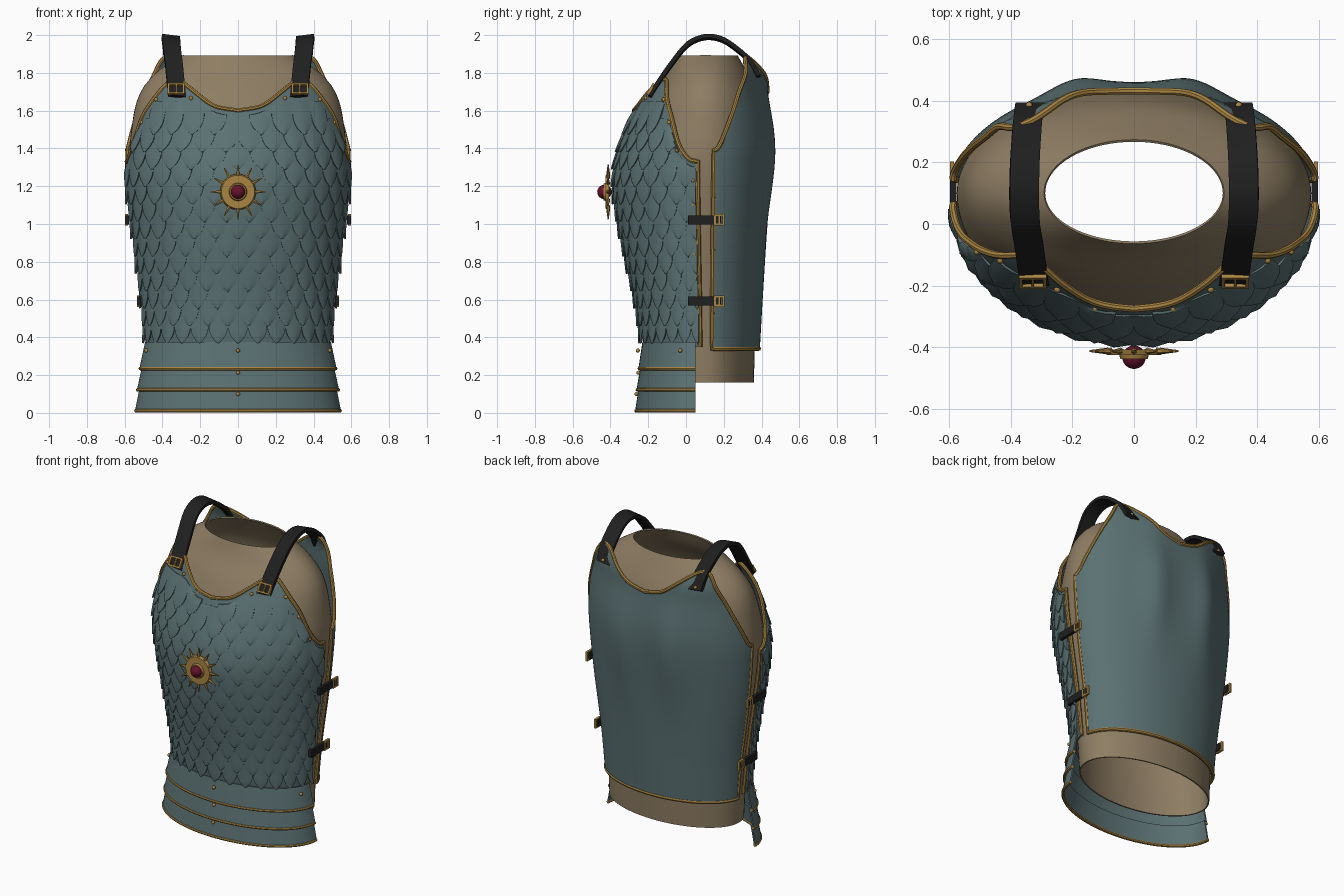
import bpy, bmesh, math
from mathutils import Vector, Matrix

if "Cube" in bpy.data.objects:
    bpy.data.objects.remove(bpy.data.objects["Cube"])

def material(name, rgb):
    m = bpy.data.materials.new(name)
    m.diffuse_color = (*rgb, 1)
    m.use_nodes = True
    m.node_tree.nodes["Principled BSDF"].inputs["Base Color"].default_value = m.diffuse_color
    return m

TEAL = material("teal_steel", (0.105, 0.165, 0.17))
TAN = material("tan_lining", (0.27, 0.205, 0.125))
GOLD = material("gold_trim", (0.40, 0.235, 0.055))
BLACK = material("black_leather", (0.014, 0.014, 0.014))
RUBY = material("ruby_gem", (0.13, 0.006, 0.025))
CY = 0.1

def curve_at(table, x):
    """Smooth (Catmull-Rom style) lookup in rows of (x, v1, v2, ...)."""
    x = min(max(x, table[0][0]), table[-1][0])
    n = len(table)
    i = next(k for k in range(n - 1) if x <= table[k + 1][0])
    p, q = table[i], table[i + 1]
    r, s = table[max(i - 1, 0)], table[min(i + 2, n - 1)]
    h = q[0] - p[0]
    t = (x - p[0]) / h
    out = []
    for c in range(1, len(p)):
        m0 = (q[c] - r[c]) / (q[0] - r[0]) * h
        m1 = (s[c] - p[c]) / (s[0] - p[0]) * h
        out.append((2*t**3 - 3*t*t + 1)*p[c] + (t**3 - 2*t*t + t)*m0
                   + (3*t*t - 2*t**3)*q[c] + (t**3 - t*t)*m1)
    return out

# height, half width, front or back depth
FRONT = [(.34, .475, -.215), (.6, .5, -.255), (.8, .525, -.3), (1, .553, -.342), (1.2, .58, -.37),
         (1.35, .588, -.355), (1.5, .572, -.31), (1.6, .56, -.272), (1.7, .525, -.225), (1.8, .46, -.16)]
BACK = [(.34, .48, .385), (.6, .505, .40), (1, .56, .425), (1.35, .59, .452), (1.5, .585, .45),
        (1.7, .575, .428), (1.8, .58, .425), (1.89, .6, .37)]
TORSO = [(.16, .455, -.17, .355), (.6, .475, -.215, .37), (1, .53, -.3, .4), (1.33, .57, -.31, .43),
         (1.5, .56, -.265, .415), (1.68, .52, -.18, .38), (1.8, .43, -.1, .32), (1.89, .29, -.06, .27)]
# angle from the middle, height of the upper edge
FRONT_TOP = [(0, 1.6), (13, 1.625), (25, 1.695), (35, 1.745), (43, 1.765), (48, 1.745), (55, 1.66),
             (64, 1.55), (71, 1.43), (76, 1.37), (80, 1.34), (85.5, 1.33)]
BACK_TOP = [(0, 1.7), (12, 1.73), (22, 1.8), (31, 1.865), (37, 1.885), (42, 1.87), (48, 1.81), (56, 1.71),
            (64, 1.6), (72, 1.49), (77, 1.42), (80, 1.395), (82.5, 1.39)]

def front_pt(t, z, off=0):
    a, f = curve_at(FRONT, z)
    r = math.radians(t)
    return Vector(((a + off)*math.sin(r), CY - (CY - f + off)*math.cos(r), z))

def back_pt(t, z, off=0):
    a, b = curve_at(BACK, z)
    r = math.radians(t)
    x = (a + off)*math.sin(r)
    blade = .03*math.exp(-((abs(x) - .19)/.1)**2 - ((z - 1.35)/.35)**2)
    return Vector((x, CY + (b - CY + off)*math.cos(r) + blade, z))

def front_top(t): return curve_at(FRONT_TOP, abs(t))[0]
def back_top(t): return curve_at(BACK_TOP, abs(t))[0]

def finish(obj, mat):
    obj.data.materials.append(mat)
    bpy.ops.object.select_all(action='DESELECT')
    obj.select_set(True)
    bpy.context.view_layer.objects.active = obj
    bpy.ops.object.convert(target='MESH')
    bpy.ops.object.shade_smooth_by_angle(angle=math.radians(35))

def mesh_object(name, bm, mat, thick=0):
    bmesh.ops.remove_doubles(bm, verts=bm.verts[:], dist=1e-5)
    bmesh.ops.recalc_face_normals(bm, faces=bm.faces[:])
    me = bpy.data.meshes.new(name)
    bm.to_mesh(me)
    bm.free()
    obj = bpy.data.objects.new(name, me)
    bpy.context.collection.objects.link(obj)
    if thick:
        mod = obj.modifiers.new("thickness", 'SOLIDIFY')
        mod.thickness, mod.offset = thick, 0
    finish(obj, mat)

def add_sheet(bm, f, us, vs):
    g = [[bm.verts.new(f(u, v)) for u in us] for v in vs]
    for j in range(len(vs) - 1):
        for i in range(len(us) - 1):
            bm.faces.new((g[j][i], g[j][i+1], g[j+1][i+1], g[j+1][i]))

def span(a, b, n): return [a + (b - a)*i/n for i in range(n + 1)]

def sheet(name, f, us, vs, mat, thick):
    bm = bmesh.new()
    add_sheet(bm, f, us, vs)
    mesh_object(name, bm, mat, thick)

def tube(name, pts, r, mat, closed=False):
    cu = bpy.data.curves.new(name, 'CURVE')
    cu.dimensions, cu.bevel_depth, cu.bevel_resolution, cu.use_fill_caps = '3D', r, 2, True
    sp = cu.splines.new('POLY')
    sp.points.add(len(pts) - 1)
    for p, c in zip(sp.points, pts):
        p.co = (*c, 1)
    sp.use_cyclic_u = closed
    obj = bpy.data.objects.new(name, cu)
    bpy.context.collection.objects.link(obj)
    finish(obj, mat)

# Inner torso shell, open at neck and hem
def torso_pt(t, z):
    a, f, b = curve_at(TORSO, z)
    c = math.cos(t)
    return Vector((a*math.sin(t), CY - c*((CY - f) if c > 0 else (b - CY)), z))
sheet("torso_lining", torso_pt, span(0, 2*math.pi, 72), span(.16, 1.89, 44), TAN, .008)

# Breastplate and backplate
sheet("breastplate", lambda t, v: front_pt(t, .35 + v*(front_top(t) - .35)),
      span(-85.5, 85.5, 80), span(0, 1, 30), TEAL, .012)
sheet("backplate", lambda t, v: back_pt(t, .34 + v*(back_top(t) - .34)),
      span(-82.5, 82.5, 80), span(0, 1, 30), TEAL, .012)

# Gold edging of both plates
side = span(1.33, .35, 14)
tube("breastplate_trim", [front_pt(-85.5, z) for z in side[::-1]]
     + [front_pt(t, front_top(t), .003) for t in span(-84.5, 84.5, 90)]
     + [front_pt(85.5, z) for z in side], .012, GOLD)
side = span(1.39, .34, 14)
tube("backplate_trim", [back_pt(-82.5, z) for z in side[::-1]]
     + [back_pt(t, back_top(t), .003) for t in span(-81.5, 81.5, 90)]
     + [back_pt(82.5, z) for z in side] + [back_pt(t, .34) for t in span(80, -80, 40)], .012, GOLD, True)

# Overlapping pointed scales
WIDTH = [(0, 1), (.3, 1), (.55, .97), (.75, .78), (.9, .42), (1, .04)]
ROW, STEP = .092, 12
bm = bmesh.new()
for i in range(13):
    tip = .37 + i*ROW
    for j in range(-7, 8):
        tc = (j + .5*(i % 2))*STEP
        if abs(tc) > 86 or tip > front_top(tc) - .13:
            continue
        def scale_pt(u, v):
            t = max(-84, min(84, tc + u*STEP*.5*curve_at(WIDTH, v)[0]))
            z = min(tip + (1 - v)*ROW*1.9, front_top(t) - .035)
            return front_pt(t, z, .004 + .02*v + .005*(1 - u*u))
        add_sheet(bm, scale_pt, (-1, -.5, 0, .5, 1), (0, .3, .55, .68, .8, .9, 1))
mesh_object("breastplate_scales", bm, TEAL, .009)

# Three flared waist bands with gold lower edges
BANDS = [(.375, .235, .487, .517, -.226, -.247), (.25, .122, .502, .53, -.235, -.257),
         (.138, .011, .515, .54, -.245, -.264)]
for k, (z1, z0, a1, a0, f1, f0) in enumerate(BANDS):
    def band_pt(t, v):
        a, f = a1 + (a0 - a1)*v, f1 + (f0 - f1)*v
        r = math.radians(t)
        return Vector((a*math.sin(r), .05 - (.05 - f)*math.cos(r), z1 + (z0 - z1)*v))
    sheet(f"waist_band_{k+1}", band_pt, span(-90, 90, 48), span(0, 1, 4), TEAL, .01)
    tube(f"waist_band_trim_{k+1}", [band_pt(t, 1) for t in span(-90, 90, 48)], .01, GOLD)

# Rivets
spots = [front_pt(0, .33, .025) + Vector((0, -.015, 0)), Vector((0, -.252, .213)), Vector((0, -.262, .1))]
for s in (-1, 1):
    spots += [front_pt(s*t, front_top(t) - .04, .008) for t in (13, 27, 52, 62, 71, 79)]
    spots += [front_pt(s*82.5, .45 + .13*i, .012) for i in range(7)]
    spots += [Vector((s*.485, -.03, z)) for z in (.33,)]
    spots += [Vector((s*.34, .385, 1.8))]
bm = bmesh.new()
for p in spots:
    bmesh.ops.create_uvsphere(bm, u_segments=10, v_segments=6, radius=.011, matrix=Matrix.Translation(p))
mesh_object("rivets", bm, GOLD)

# Sunburst medallion
bm = bmesh.new()
to_front = Matrix.Translation((0, -.416, 1.17)) @ Matrix.Rotation(math.pi/2, 4, 'X')
bmesh.ops.create_cone(bm, cap_ends=True, segments=40, radius1=.095, radius2=.088, depth=.018, matrix=to_front)
bmesh.ops.create_cone(bm, cap_ends=True, segments=24, radius1=.05, radius2=.044, depth=.02,
                      matrix=Matrix.Translation((0, -.012, 0)) @ to_front)
for i in range(12):
    m = (Matrix.Translation((0, -.412, 1.17)) @ Matrix.Rotation(i*math.pi/6, 4, 'Y')
         @ Matrix.Translation((0, 0, .115)))
    bmesh.ops.create_cone(bm, cap_ends=True, segments=6, radius1=.011, radius2=.003, depth=.06, matrix=m)
mesh_object("sun_medallion", bm, GOLD)
bm = bmesh.new()
bmesh.ops.create_uvsphere(bm, u_segments=24, v_segments=14, radius=.038,
                          matrix=Matrix.Translation((0, -.432, 1.17)))
mesh_object("gem", bm, RUBY)

def buckle(name, center, right, up, w, h):
    """Rectangular gold frame with a middle prong."""
    right, up = Vector(right).normalized(), Vector(up).normalized()
    rot = Matrix((right, up, right.cross(up))).transposed().to_4x4()
    bm = bmesh.new()
    b = .011
    for x, y, sx, sy in ((0, h/2, w, b), (0, -h/2, w, b), (w/2, 0, b, h + b), (-w/2, 0, b, h + b), (0, 0, b*.7, h)):
        bmesh.ops.create_cube(bm, size=1, matrix=Matrix.Translation(center) @ rot
                              @ Matrix.Translation((x, y, 0)) @ Matrix.Diagonal((sx, sy, .014, 1)))
    mesh_object(name, bm, GOLD)

# Shoulder straps: distance along, x, y, z
PATH = [(0, .322, -.192, 1.675), (1, .33, -.145, 1.75), (2, .34, -.075, 1.85), (3, .352, 0, 1.942),
        (4, .356, .065, 1.98), (5, .356, .13, 1.99), (6, .354, .2, 1.972), (7, .35, .27, 1.925),
        (8, .345, .335, 1.865), (9, .338, .385, 1.78)]
for s, tag in ((1, "right"), (-1, "left")):
    def strap_pt(u, v):
        x, y, z = curve_at(PATH, v)
        return Vector((s*(x + u*.047), y, z + u*.006))
    sheet("shoulder_strap_" + tag, strap_pt, (-1, 0, 1), span(0, 9, 36), BLACK, .022)
    buckle("shoulder_buckle_" + tag, (s*.328, -.187, 1.715), (1, 0, 0), (0, .5, .8), .078, .055)
    # Side straps with buckles
    for k, (z, x) in enumerate(((1.022, .578), (.592, .515))):
        sheet(f"side_strap_{tag}_{k+1}", lambda u, y: Vector((s*(x + .008), y, z + u)),
              (-.024, .024), span(.01, .185, 6), BLACK, .02)
        buckle(f"side_buckle_{tag}_{k+1}", (s*(x + .012), .175, z), (0, 1, 0), (0, 0, 1), .045, .05)
